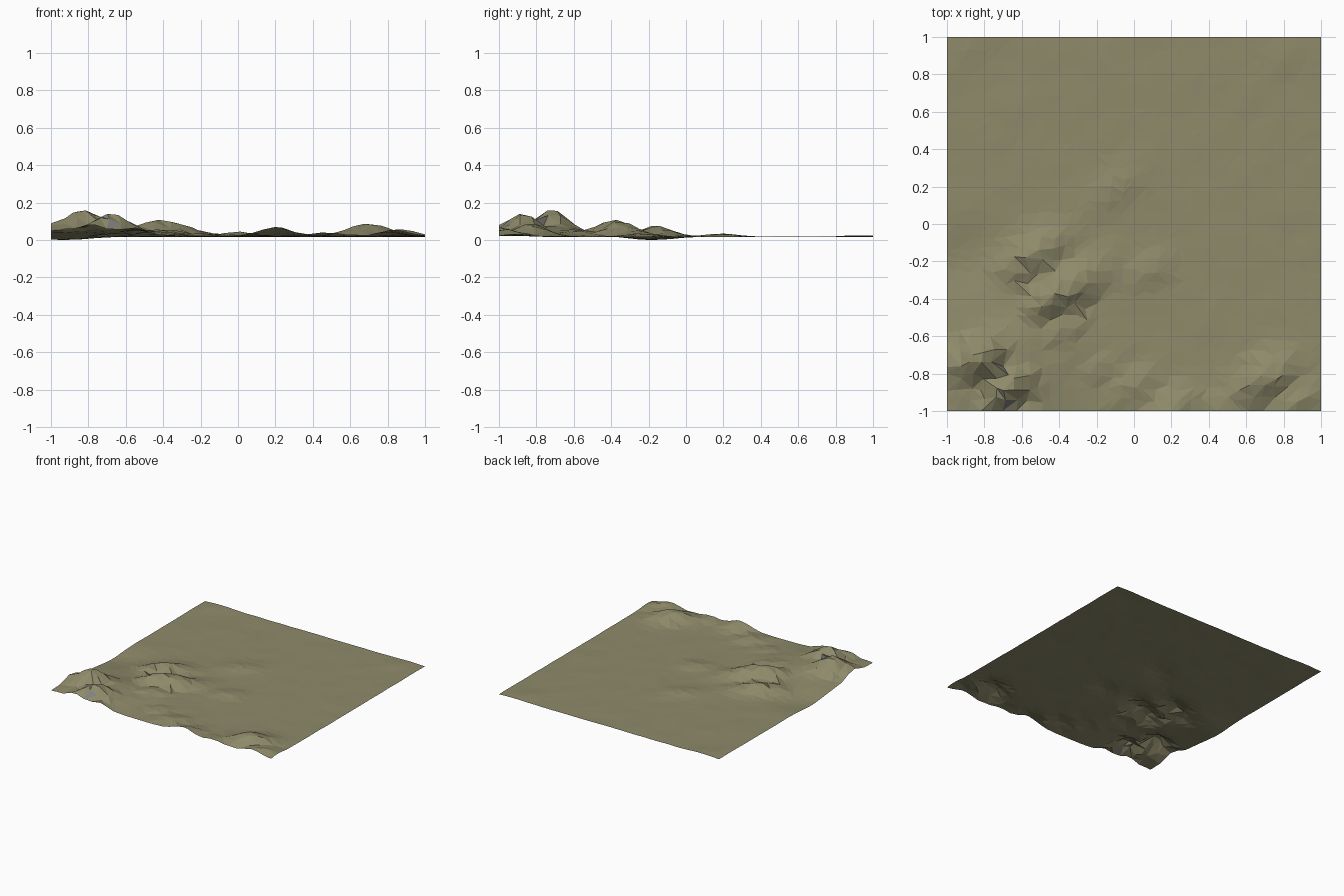
import bpy, bmesh, math, random
from mathutils import Vector, noise

if "Cube" in bpy.data.objects:
    bpy.data.objects.remove(bpy.data.objects["Cube"])

random.seed(4)
N = 32
STEP = 2 / N
BASE = 0.022
RIDGE_ANGLE = math.radians(32)

# Hills: centre x, centre y, height, length along ridge, width across ridge
HILLS = [
    (-0.82, -0.72, 0.146, 0.17, 0.12),
    (-0.67, -0.87, 0.118, 0.17, 0.11),
    (-1.00, -0.74, 0.068, 0.16, 0.12),
    (-0.75, -0.78, 0.055, 0.45, 0.30),
    (-0.80, -1.02, 0.068, 0.14, 0.09),
    (-0.58, -1.02, 0.055, 0.14, 0.09),
    (-0.40, -0.37, 0.090, 0.23, 0.10),
    (-0.54, -0.17, 0.066, 0.19, 0.09),
    (-0.42, -0.60, 0.045, 0.20, 0.08),
    (-0.20, -0.78, 0.020, 0.16, 0.08),
    (0.00, -0.86, 0.026, 0.14, 0.08),
    (0.20, -1.00, 0.048, 0.15, 0.10),
    (0.48, -0.97, 0.024, 0.14, 0.09),
    (0.70, -0.83, 0.074, 0.17, 0.10),
    (0.86, -0.96, 0.045, 0.14, 0.08),
    (0.07, -0.25, 0.022, 0.12, 0.08),
    (-0.12, 0.19, 0.017, 0.18, 0.09),
    (0.82, 0.90, 0.006, 0.15, 0.12),
    (-0.85, 0.97, 0.006, 0.15, 0.10),
]
HOLLOW = (-0.93, -0.20, 0.018, 0.22, 0.14)


def bell(x, y, hill):
    cx, cy, h, a, b = hill
    dx, dy = x - cx, y - cy
    c, s = math.cos(RIDGE_ANGLE), math.sin(RIDGE_ANGLE)
    u, v = (dx * c + dy * s) / a, (dy * c - dx * s) / b
    return h * math.exp(-u * u - v * v)


def height(x, y):
    hill = max(bell(x, y, h) for h in HILLS)
    rough = noise.noise(Vector((x * 7, y * 7, 0.3))) * (0.003 + 0.12 * hill)
    return BASE + hill - bell(x, y, HOLLOW) + rough


def material(name, colour):
    m = bpy.data.materials.new(name)
    m.diffuse_color = (*colour, 1)
    m.use_nodes = True
    m.node_tree.nodes["Principled BSDF"].inputs["Base Color"].default_value = m.diffuse_color
    return m


# Irregular grid of ground points, straight along the outer edges
bm = bmesh.new()
rows = []
for j in range(N + 1):
    row = []
    for i in range(N + 1):
        x, y = -1 + i * STEP, -1 + j * STEP
        if 0 < i < N:
            x += random.uniform(-0.28, 0.28) * STEP
        if 0 < j < N:
            y += random.uniform(-0.28, 0.28) * STEP
        row.append(bm.verts.new((x, y, height(x, y))))
    rows.append(row)

# Flat triangles with diagonals in random directions
for j in range(N):
    for i in range(N):
        a, b = rows[j][i], rows[j][i + 1]
        c, d = rows[j + 1][i + 1], rows[j + 1][i]
        if random.random() < 0.5:
            tris = ((a, b, c), (a, c, d))
        else:
            tris = ((a, b, d), (b, c, d))
        for t in tris:
            bm.faces.new(t)

# Rest the lowest point on the ground and mark steep faces as rock
low = min(v.co.z for v in bm.verts)
bmesh.ops.translate(bm, vec=(0, 0, -low), verts=bm.verts[:])
bm.normal_update()
for f in bm.faces:
    f.material_index = 1 if f.normal.z < 0.7 else 0

mesh = bpy.data.meshes.new("terrain")
bm.to_mesh(mesh)
bm.free()
terrain = bpy.data.objects.new("terrain", mesh)
bpy.context.collection.objects.link(terrain)
mesh.materials.append(material("dry_grass", (0.27, 0.255, 0.145)))
mesh.materials.append(material("grey_rock", (0.22, 0.22, 0.22)))
